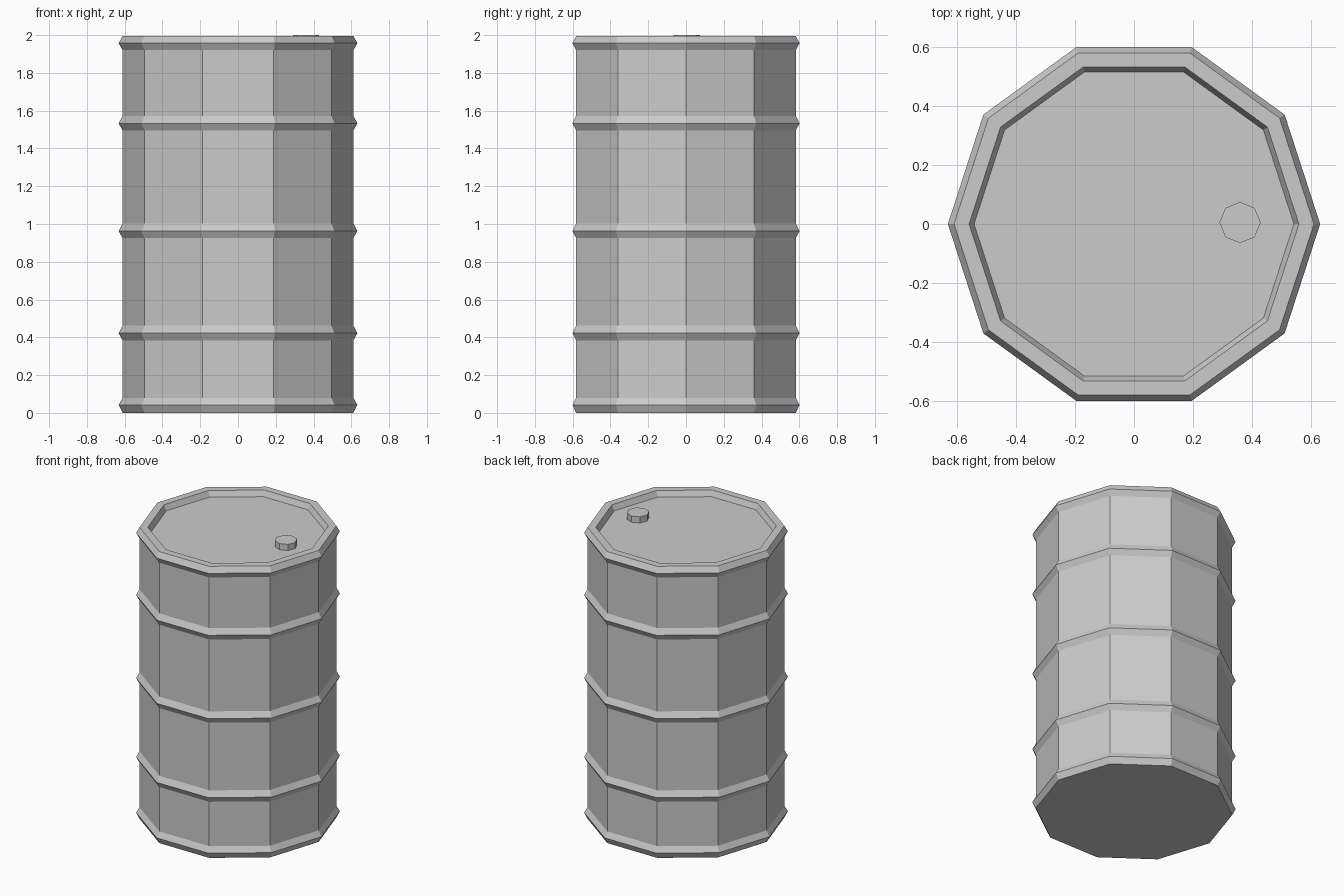
import bpy, bmesh
from math import cos, sin, tau

if "Cube" in bpy.data.objects:
    bpy.data.objects.remove(bpy.data.objects["Cube"])


def lathe(name, profile, sides, centre=(0, 0)):
    """Revolve (radius, z) points into a closed, flat-faced solid."""
    bm = bmesh.new()
    loops = [[bm.verts.new((centre[0] + r * cos(tau * i / sides),
                            centre[1] + r * sin(tau * i / sides), z))
              for i in range(sides)] for r, z in profile]
    for low, high in zip(loops, loops[1:]):
        for i in range(sides):
            j = (i + 1) % sides
            bm.faces.new((low[i], low[j], high[j], high[i]))
    bm.faces.new(loops[0][::-1])
    bm.faces.new(loops[-1])
    bmesh.ops.recalc_face_normals(bm, faces=bm.faces)
    mesh = bpy.data.meshes.new(name)
    bm.to_mesh(mesh)
    bm.free()
    obj = bpy.data.objects.new(name, mesh)
    bpy.context.collection.objects.link(obj)
    return obj


WALL, RIDGE = 0.611, 0.632

# Bottom panel and lower rim
profile = [(0.56, 0), (WALL, 0), (RIDGE, 0.042), (WALL, 0.08)]
# Hoops around the wall
for z in (0.422, 0.963, 1.533):
    profile += [(WALL, z - 0.038), (RIDGE, z), (WALL, z + 0.04)]
# Upper rim and recessed lid
profile += [(WALL, 1.92), (RIDGE, 1.957), (WALL, 1.996),
            (0.56, 1.996), (0.543, 1.958)]
lathe("barrel_body", profile, 10)

# Filler cap on the lid
lathe("filler_cap", [(0.07, 1.95), (0.07, 2.0)], 8, (0.36, 0.005))
